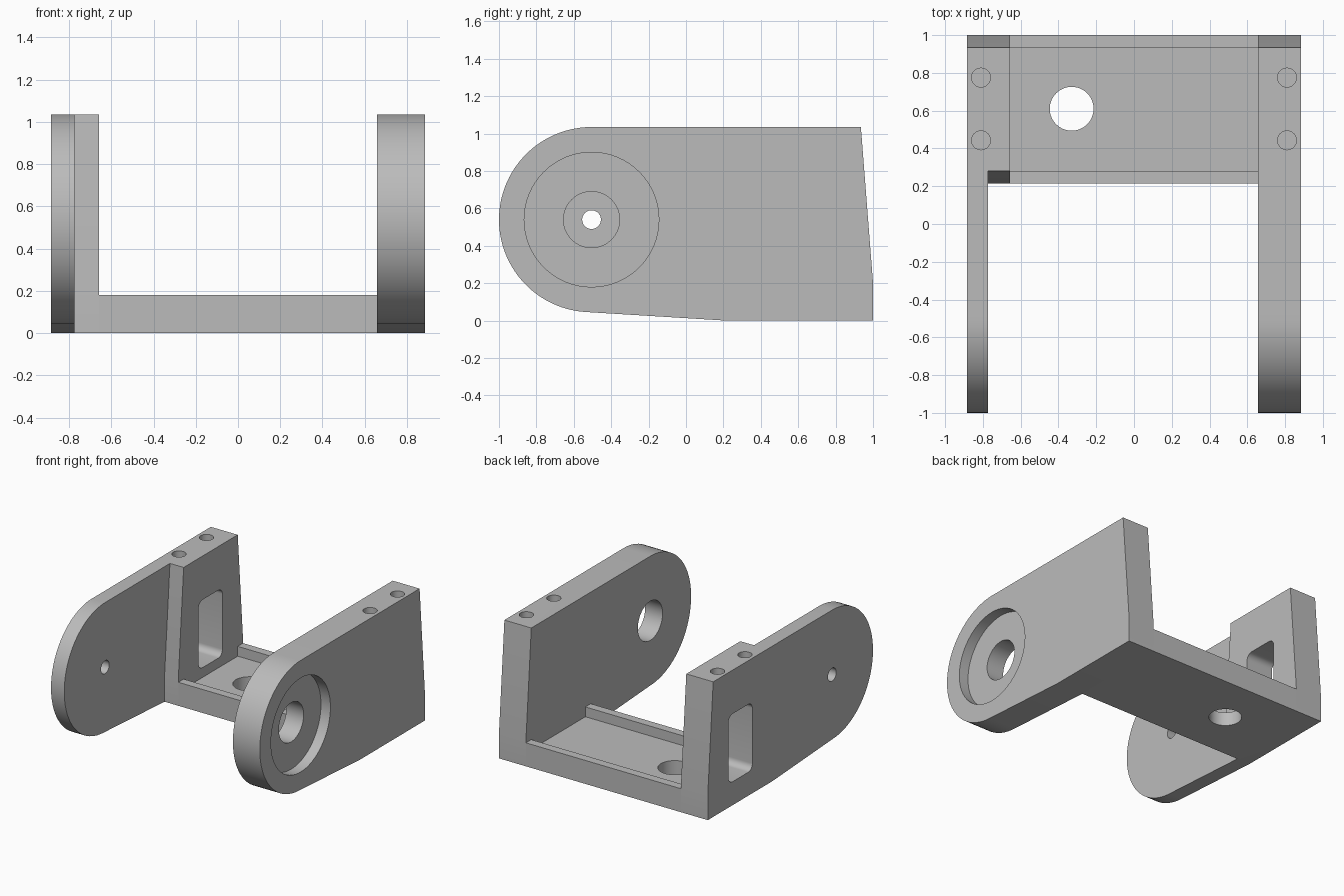
import bpy, bmesh, math
from mathutils import Matrix, Vector

cube = bpy.data.objects.get("Cube")
if cube:
    bpy.data.objects.remove(cube, do_unlink=True)

grey = bpy.data.materials.new("plain grey")
grey.use_nodes = True
grey.diffuse_color = (0.5, 0.5, 0.5, 1)
grey.node_tree.nodes["Principled BSDF"].inputs["Base Color"].default_value = (0.5, 0.5, 0.5, 1)

# Shared sizes
HEIGHT, BACK, FRONT = 1.035, 1.0, 0.215
LEAN = 0.065                       # how far the upright ends lean back to front
OUT, INNER, PLATE = 0.885, 0.657, 0.773
RADIUS = 0.495
PIVOT = Vector((-0.505, 0.54))     # y, z of the pivot axis


def make_object(name, bm):
    bmesh.ops.recalc_face_normals(bm, faces=bm.faces)
    mesh = bpy.data.meshes.new(name)
    bm.to_mesh(mesh)
    bm.free()
    mesh.materials.append(grey)
    obj = bpy.data.objects.new(name, mesh)
    bpy.context.collection.objects.link(obj)
    return obj


def prism(name, outline, x0, x1):
    """Extrude a (y, z) outline along x."""
    bm = bmesh.new()
    face = bm.faces.new([bm.verts.new((x0, y, z)) for y, z in outline])
    new = bmesh.ops.extrude_face_region(bm, geom=[face])["geom"]
    bmesh.ops.translate(bm, vec=(x1 - x0, 0, 0),
                        verts=[v for v in new if isinstance(v, bmesh.types.BMVert)])
    return make_object(name, bm)


def rod(center, radius, length, axis):
    """Round cutter along an axis."""
    bm = bmesh.new()
    turn = Matrix.Rotation(math.pi / 2, 4, "Y") if axis == "X" else Matrix()
    bmesh.ops.create_cone(bm, cap_ends=True, segments=64, radius1=radius, radius2=radius,
                          depth=length, matrix=Matrix.Translation(center) @ turn)
    return make_object("cutter", bm)


def combine(obj, others, operation):
    """Apply booleans and remove the helper objects."""
    for other in others:
        mod = obj.modifiers.new("boolean", "BOOLEAN")
        mod.operation, mod.solver, mod.object = operation, "EXACT", other
    bpy.context.view_layer.update()
    graph = bpy.context.evaluated_depsgraph_get()
    mesh = bpy.data.meshes.new_from_object(obj.evaluated_get(graph))
    obj.modifiers.clear()
    obj.data = mesh
    for other in others:
        bpy.data.objects.remove(other, do_unlink=True)


def arc(center, radius, start, end, steps):
    angles = [math.radians(start + (end - start) * i / steps) for i in range(steps + 1)]
    return [(center[0] + radius * math.cos(a), center[1] + radius * math.sin(a)) for a in angles]


# Arm outline: round nose, sloping underside, leaning back edge
arm_outline = arc(PIVOT, RADIUS, 90, 266, 48) + [
    (FRONT, 0), (BACK, 0), (BACK, 0.2), (BACK - LEAN, HEIGHT)]


def screw_holes(side):
    return [rod((side * 0.81, y, HEIGHT), 0.05, 0.5, "Z") for y in (0.443, 0.775)]


# Left arm: thick, with a round bearing recess and a wide bore
left_arm = prism("left_arm", arm_outline, INNER, OUT)
combine(left_arm, screw_holes(1) + [
    rod((OUT, *PIVOT), 0.36, 0.16, "X"),
    rod((0.75, *PIVOT), 0.15, 0.6, "X")], "DIFFERENCE")

# Right arm: thin plate thickened by a block at the back
right_arm = prism("right_arm", arm_outline, -OUT, -PLATE)
block = prism("block", [(FRONT, 0), (BACK, 0), (BACK, 0.2), (BACK - LEAN, HEIGHT),
                        (FRONT + LEAN, HEIGHT), (FRONT, 0.2)], -PLATE, -INNER)
combine(right_arm, [block], "UNION")

# Rounded window, pivot hole and screw holes in the right arm
window = []
for i, corner in enumerate([(0.70, 0.65), (0.51, 0.65), (0.51, 0.23), (0.70, 0.23)]):
    window += arc(corner, 0.05, i * 90, i * 90 + 90, 8)
combine(right_arm, screw_holes(-1) + [
    prism("cutter", window, -1, -0.5),
    rod((-0.8, *PIVOT), 0.05, 0.5, "X")], "DIFFERENCE")

# Base: shallow channel with a lip at front and back, and a cable hole
TOP, FLOOR = 0.18, 0.105
base = prism("base", [(FRONT, 0), (BACK, 0), (BACK, TOP), (BACK - LEAN, TOP),
                      (BACK - LEAN, FLOOR), (FRONT + LEAN, FLOOR),
                      (FRONT + LEAN, TOP), (FRONT, TOP)], -INNER, INNER)
combine(base, [rod((-0.33, 0.61, 0.1), 0.116, 0.6, "Z")], "DIFFERENCE")

# Smooth curved walls, crisp edges
bpy.ops.object.select_all(action="DESELECT")
for obj in (left_arm, right_arm, base):
    obj.select_set(True)
bpy.context.view_layer.objects.active = base
bpy.ops.object.shade_smooth_by_angle(angle=math.radians(20))
